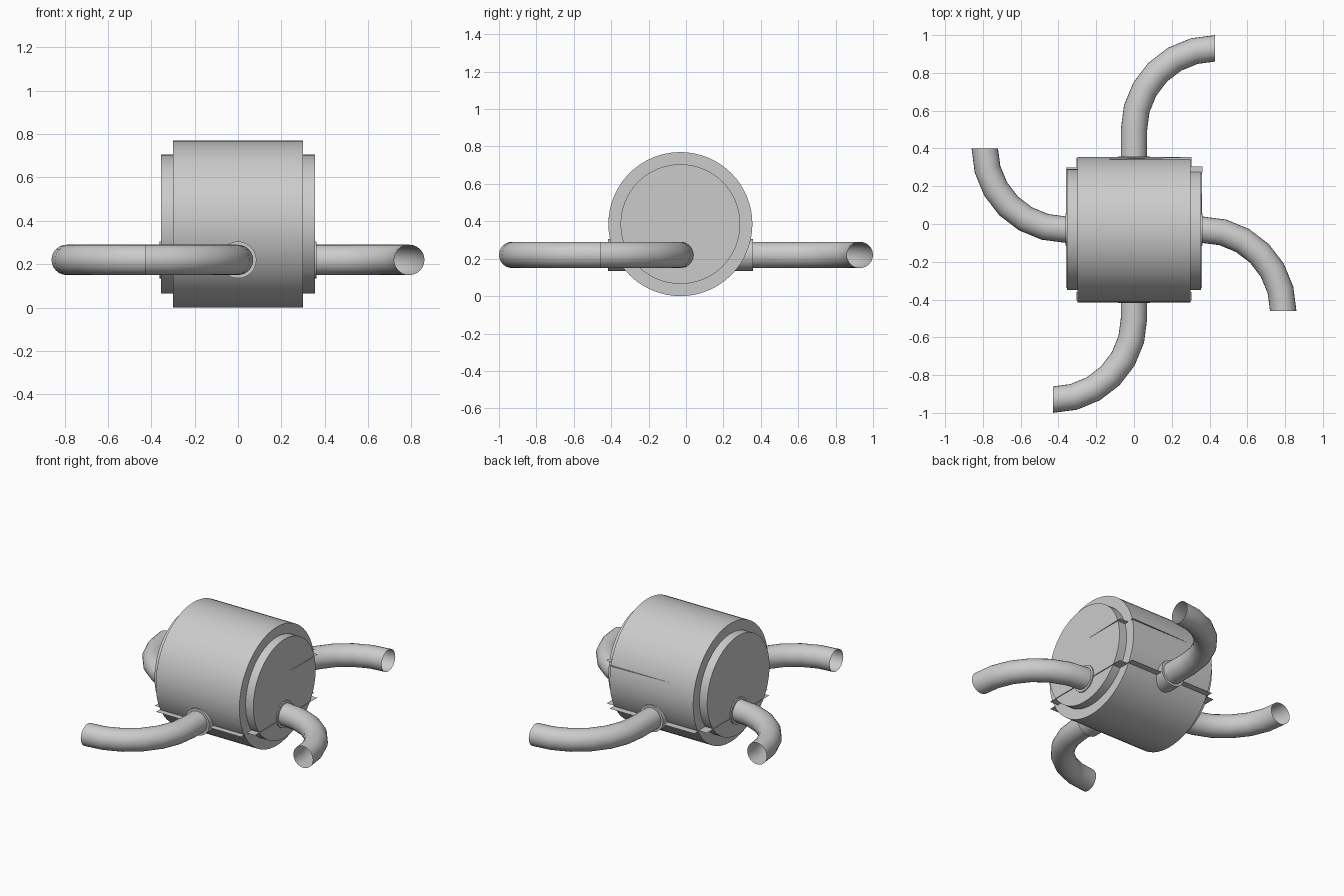
import bpy, bmesh, math
from mathutils import Vector, Matrix

if "Cube" in bpy.data.objects:
    bpy.data.objects.remove(bpy.data.objects["Cube"])

CY, CZ = -0.03, 0.385      # drum axis
PZ = 0.22                  # pipe height


def finish(name, bm, smooth=True, normals=True):
    if normals:
        bmesh.ops.recalc_face_normals(bm, faces=bm.faces)
    me = bpy.data.meshes.new(name)
    bm.to_mesh(me)
    bm.free()
    ob = bpy.data.objects.new(name, me)
    bpy.context.collection.objects.link(ob)
    if smooth:
        bpy.ops.object.select_all(action='DESELECT')
        ob.select_set(True)
        bpy.context.view_layer.objects.active = ob
        bpy.ops.object.shade_smooth_by_angle(angle=math.radians(35))
    return ob


def bridge(bm, rings):
    n = len(rings[0])
    for a, b in zip(rings, rings[1:]):
        for i in range(n):
            j = (i + 1) % n
            bm.faces.new((a[i], a[j], b[j], b[i]))


# Stepped drum lying along x
bm = bmesh.new()
N = 64
rings = []
for x, r in [(-.355, .32), (-.30, .32), (-.30, .385), (.30, .385), (.30, .32), (.355, .32)]:
    rings.append([bm.verts.new((x, CY + r * math.cos(2 * math.pi * i / N),
                                CZ + r * math.sin(2 * math.pi * i / N))) for i in range(N)])
bridge(bm, rings)
bm.faces.new(rings[0])
bm.faces.new(rings[-1])
finish("drum", bm)


# Curved open pipe: straight stub, then a quarter bend
def pipe(name, start, out, side):
    out, side = Vector(out), Vector(side)
    up = Vector((0, 0, 1))
    bend, r, n, steps = 0.43, 0.07, 24, 6
    path = [(start[0], out)]
    for k in range(steps + 1):
        t = math.pi / 2 * k / steps
        p = start[1] + out * bend * math.sin(t) + side * bend * (1 - math.cos(t))
        path.append((p, out * math.cos(t) + side * math.sin(t)))
    bm = bmesh.new()
    rings = []
    for p, d in path:
        w = d.cross(up)
        rings.append([bm.verts.new(p + r * (w * math.cos(2 * math.pi * i / n)
                                            + up * math.sin(2 * math.pi * i / n))) for i in range(n)])
    bridge(bm, rings)
    finish(name, bm)


def V(x, y):
    return Vector((x, y, PZ))


pipe("front_pipe", (V(0, -.34), V(0, -.50)), (0, -1, 0), (-1, 0, 0))
pipe("back_pipe", (V(0, .28), V(0, .50)), (0, 1, 0), (1, 0, 0))
pipe("right_pipe", (V(.34, -.03), V(.36, -.03)), (1, 0, 0), (0, -1, 0))
pipe("left_pipe", (V(-.34, -.03), V(-.36, -.03)), (-1, 0, 0), (0, 1, 0))


# Collars where the pipes meet the drum
def collar(name, d, near, far):
    d = Vector(d)
    bm = bmesh.new()
    m = Matrix.Translation(Vector((0, CY, PZ)) + d * (near + far) / 2)
    m = m @ d.to_track_quat('Z', 'Y').to_matrix().to_4x4()
    bmesh.ops.create_cone(bm, cap_ends=True, segments=32, radius1=.085, radius2=.085,
                          depth=far - near, matrix=m)
    finish(name, bm)


collar("front_collar", (0, -1, 0), .29, .387)
collar("back_collar", (0, 1, 0), .29, .387)
collar("right_collar", (1, 0, 0), .345, .362)
collar("left_collar", (-1, 0, 0), .345, .362)


# Thin horizontal seam strips that just break through the shell
def seam(name, rects, z):
    bm = bmesh.new()
    for x0, x1, y0, y1 in rects:
        bm.faces.new([bm.verts.new((x, y, z)) for x, y in
                      [(x0, y0), (x1, y0), (x1, y1), (x0, y1)]])
    finish(name, bm, smooth=False)


seam("lower_seam", [(-.305, .305, .30, .35), (-.305, .305, -.405, -.36),
                    (.30, .36, -.34, .30), (-.36, -.30, -.34, .30)], .20)

# Upper seam tapers away along the back and the right end
bm = bmesh.new()
for pts in [[(-.23, .34), (.305, .335), (.305, .355)],
            [(.30, .27), (.36, .27), (.36, .305), (.30, .305)],
            [(.35, .305), (.362, .305), (.355, 0)]]:
    bm.faces.new([bm.verts.new((x, y, .48)) for x, y in pts])
finish("upper_seam", bm, smooth=False)
